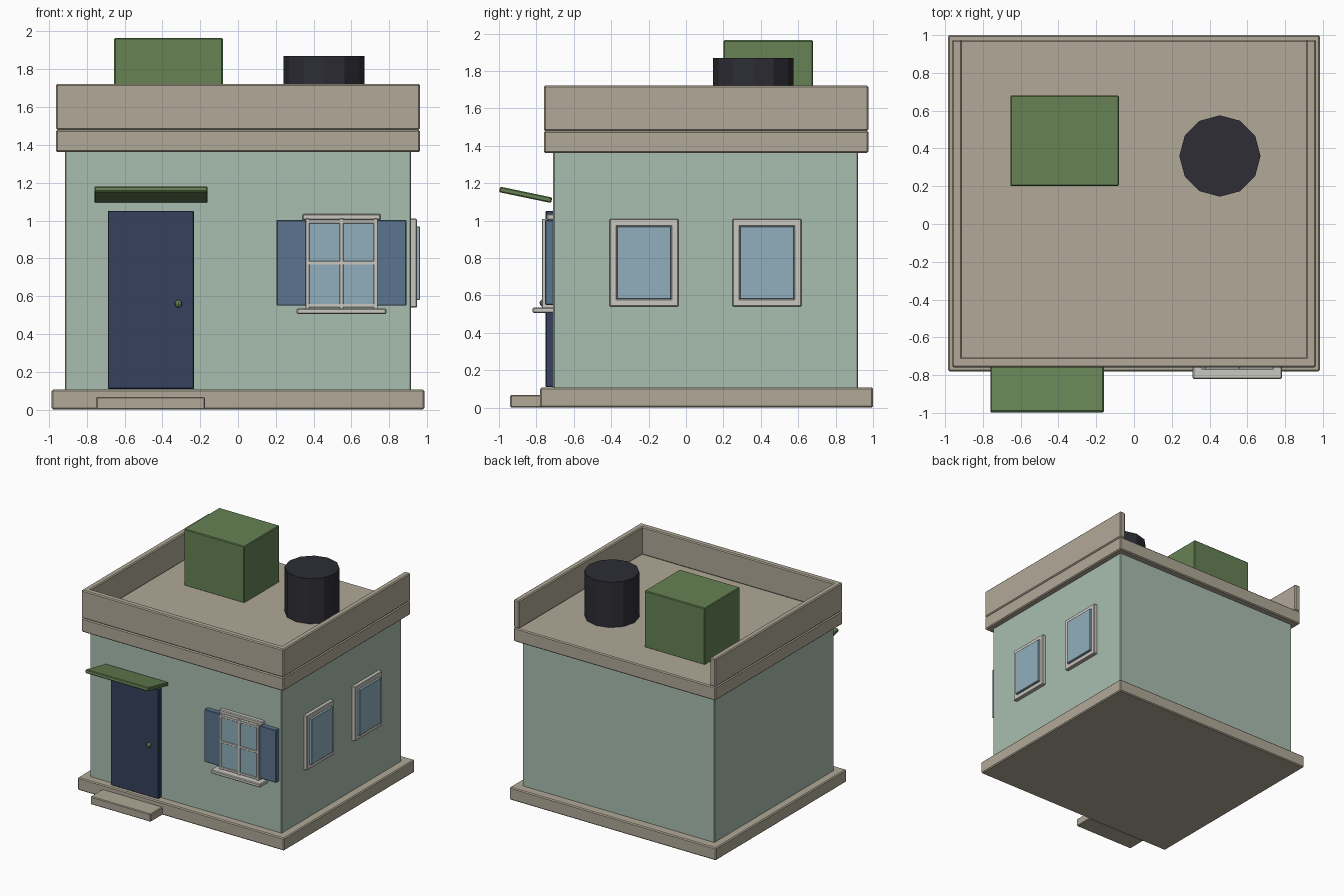
import bpy, math

if "Cube" in bpy.data.objects:
    bpy.data.objects.remove(bpy.data.objects["Cube"])


def colour(name, r, g, b):
    lin = [((c / 255 + 0.055) / 1.055) ** 2.4 for c in (r, g, b)]
    m = bpy.data.materials.new(name)
    m.diffuse_color = (*lin, 1)
    m.use_nodes = True
    m.node_tree.nodes["Principled BSDF"].inputs["Base Color"].default_value = m.diffuse_color
    return m


STONE = colour("warm stone", 177, 169, 152)
WALL = colour("pale green wall", 169, 190, 176)
GREEN = colour("leaf green", 102, 130, 84)
BLACK = colour("charcoal", 45, 45, 53)
NAVY = colour("navy door", 53, 65, 93)
BLUE = colour("shutter blue", 91, 117, 143)
GLASS = colour("window glass", 144, 175, 188)
TRIM = colour("off white trim", 202, 199, 192)


def finish(ob, name, mat, bevel):
    ob.name = name
    ob.data.materials.append(mat)
    if bevel:
        mod = ob.modifiers.new("bevel", 'BEVEL')
        mod.width = bevel
        mod.segments = 1
    return ob


def box(name, mat, x, y, z, bevel=0.006, tilt=0):
    """Box from (min, max) ranges on each axis."""
    bpy.ops.mesh.primitive_cube_add(size=1, location=[(a + b) / 2 for a, b in (x, y, z)])
    ob = bpy.context.object
    size = [b - a for a, b in (x, y, z)]
    for v in ob.data.vertices:
        v.co = [c * s for c, s in zip(v.co, size)]
    ob.rotation_euler.x = tilt
    return finish(ob, name, mat, bevel)


# Base, step and walls
box("base", STONE, (-0.985, 0.985), (-0.78, 1.0), (0, 0.108), 0.008)
box("step", STONE, (-0.75, -0.175), (-0.94, -0.77), (0, 0.068))
box("walls", WALL, (-0.915, 0.915), (-0.71, 0.92), (0.10, 1.37))

# Flat roof and parapet, open at the back
box("roof_slab", STONE, (-0.963, 0.963), (-0.76, 0.975), (1.362, 1.48), 0.008)
box("parapet_front", STONE, (-0.963, 0.963), (-0.76, -0.705), (1.48, 1.722), 0.008)
for side, s in (("left", -1), ("right", 1)):
    box("parapet_" + side, STONE, tuple(sorted((s * 0.963, s * 0.91))),
        (-0.757, 0.975), (1.48, 1.722), 0.008)

# Roof items
box("roof_box", GREEN, (-0.655, -0.08), (0.20, 0.68), (1.475, 1.965))
bpy.ops.mesh.primitive_cylinder_add(vertices=12, radius=0.215, depth=0.395,
                                    location=(0.455, 0.36, 1.6725))
finish(bpy.context.object, "roof_tank", BLACK, 0)

# Door, knob and awning
box("door", NAVY, (-0.688, -0.233), (-0.75, -0.70), (0.11, 1.052), 0.004)
bpy.ops.mesh.primitive_uv_sphere_add(segments=8, ring_count=6, radius=0.02,
                                     location=(-0.315, -0.763, 0.56))
finish(bpy.context.object, "door_knob", GREEN, 0)
box("awning", GREEN, (-0.76, -0.16), (-1.0, -0.715), (1.123, 1.153), 0.006,
    math.radians(-11.8))

# Front window
CX = 0.5475
box("front_glass", GLASS, (CX - 0.172, CX + 0.172), (-0.765, -0.70), (0.55, 0.995), 0)
for s in (-1, 0, 1):
    c = CX + s * 0.18
    box("front_window_upright", TRIM, (c - 0.011, c + 0.011), (-0.77, -0.70), (0.53, 1.01), 0.002)
for z in (0.55, 0.777, 0.995):
    box("front_window_crossbar", TRIM, (CX - 0.18, CX + 0.18), (-0.77, -0.70),
        (z - 0.01, z + 0.01), 0.002)
box("front_window_header", TRIM, (CX - 0.207, CX + 0.207), (-0.745, -0.70), (1.002, 1.035))
box("front_window_sill", TRIM, (CX - 0.237, CX + 0.237), (-0.82, -0.70), (0.505, 0.536))
for side, s in (("left", -1), ("right", 1)):
    box("shutter_" + side, BLUE, tuple(sorted((CX + s * 0.187, CX + s * 0.343))),
        (-0.753, -0.70), (0.55, 1.003), 0.004)

# Right side windows: four frame bars and a pane
for c in (-0.225, 0.433):
    for s in (-1, 1):
        y = c + s * 0.165
        box("side_window_upright", TRIM, (0.90, 0.946), (y - 0.02, y + 0.02), (0.54, 1.01), 0.005)
        z = 0.775 + s * 0.215
        box("side_window_rail", TRIM, (0.90, 0.946), (c - 0.185, c + 0.185),
            (z - 0.02, z + 0.02), 0.005)
    box("side_window_glass", GLASS, (0.90, 0.962), (c - 0.145, c + 0.145), (0.58, 0.97), 0.003)
